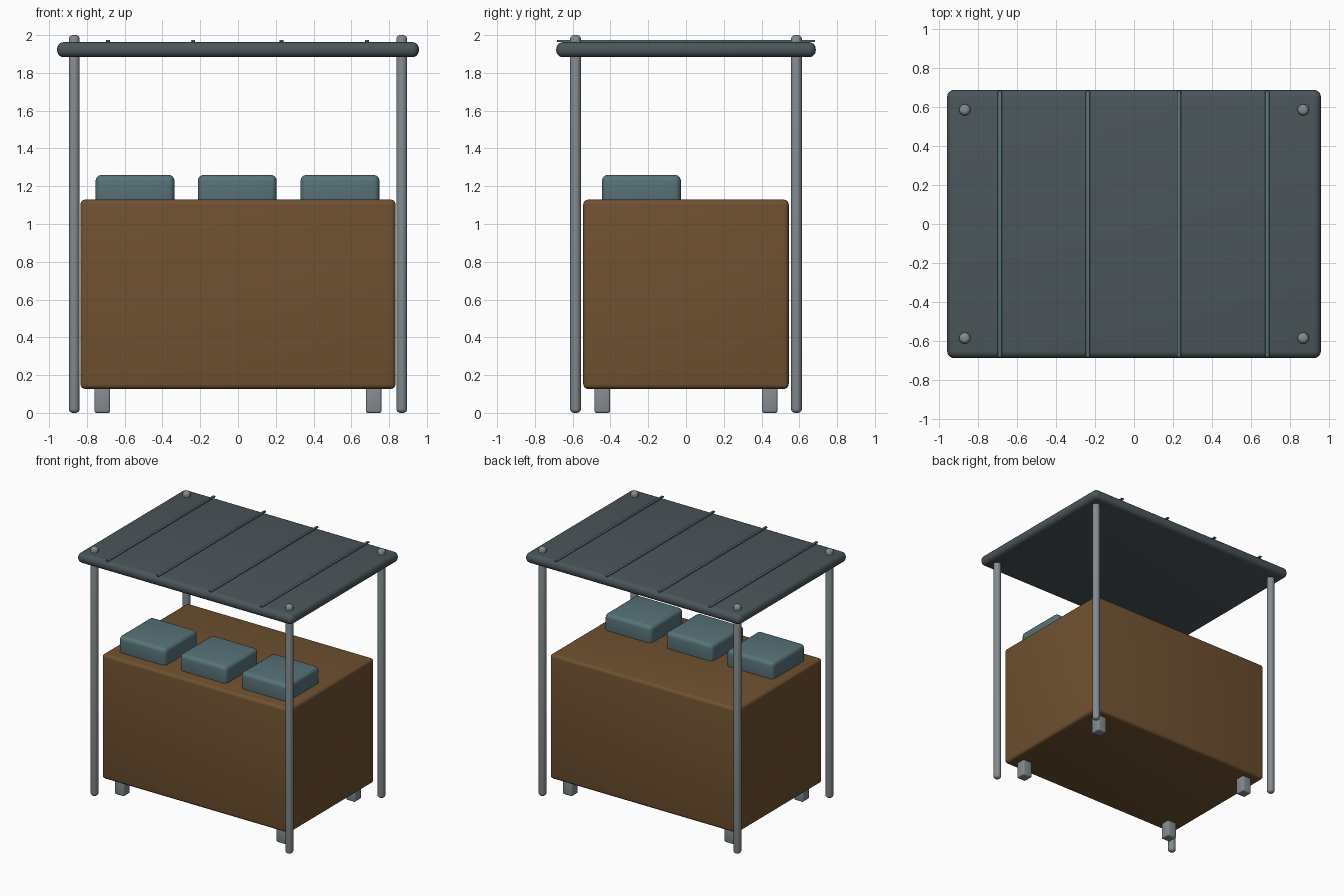
import bpy, math

cube = bpy.data.objects.get("Cube")
if cube:
    bpy.data.objects.remove(cube, do_unlink=True)


def material(name, r, g, b):
    m = bpy.data.materials.new(name)
    m.use_nodes = True
    m.diffuse_color = (r, g, b, 1)
    bsdf = m.node_tree.nodes["Principled BSDF"]
    bsdf.inputs["Base Color"].default_value = (r, g, b, 1)
    bsdf.inputs["Roughness"].default_value = 0.7
    return m


wood = material("brown wood", 0.16, 0.082, 0.03)
slate = material("dark slate", 0.07, 0.092, 0.102)
teal = material("grey teal", 0.097, 0.17, 0.188)
metal = material("grey metal", 0.23, 0.26, 0.275)


def finish(ob, name, mat, bevel, segments):
    ob.name = name
    ob.data.materials.append(mat)
    bpy.ops.object.transform_apply(location=False, rotation=False, scale=True)
    mod = ob.modifiers.new("Rounded edges", "BEVEL")
    mod.width = bevel
    mod.segments = segments
    mod.limit_method = "ANGLE"
    mod.angle_limit = math.radians(40)
    bpy.ops.object.modifier_apply(modifier=mod.name)
    bpy.ops.object.shade_smooth_by_angle(angle=math.radians(40))
    return ob


def box(name, centre, size, mat, bevel, segments=4):
    bpy.ops.mesh.primitive_cube_add(size=1, location=centre)
    ob = bpy.context.object
    ob.scale = size
    return finish(ob, name, mat, bevel, segments)


def post(name, x, y, height, radius, mat):
    bpy.ops.mesh.primitive_cylinder_add(
        vertices=24, radius=radius, depth=height, location=(x, y, height / 2))
    return finish(bpy.context.object, name, mat, radius * 0.75, 4)


# Counter body
box("counter", (0, 0, 0.628), (1.668, 1.088, 1.002), wood, 0.025)

# Corner posts and short feet
for side, sx in (("right", -1), ("left", 1)):
    for end, sy in (("front", -1), ("back", 1)):
        post(f"{end}_{side}_post", sx * 0.867, sy * 0.585, 2.0, 0.029, metal)
        box(f"{end}_{side}_foot", (sx * 0.718, sy * 0.443, 0.07),
            (0.082, 0.082, 0.14), metal, 0.01, 3)

# Canopy with thin seam strips
box("canopy", (0, 0, 1.923), (1.916, 1.374, 0.08), slate, 0.036, 5)
for i, x in enumerate((-0.688, -0.237, 0.23, 0.683)):
    box(f"canopy_seam_{i + 1}", (x, 0, 1.969), (0.021, 1.366, 0.012), teal, 0.004, 2)

# Cushions along the front of the counter top
for i, x in enumerate((-0.545, -0.004, 0.54)):
    box(f"cushion_{i + 1}", (x, -0.236, 1.18), (0.418, 0.418, 0.16), teal, 0.032)
